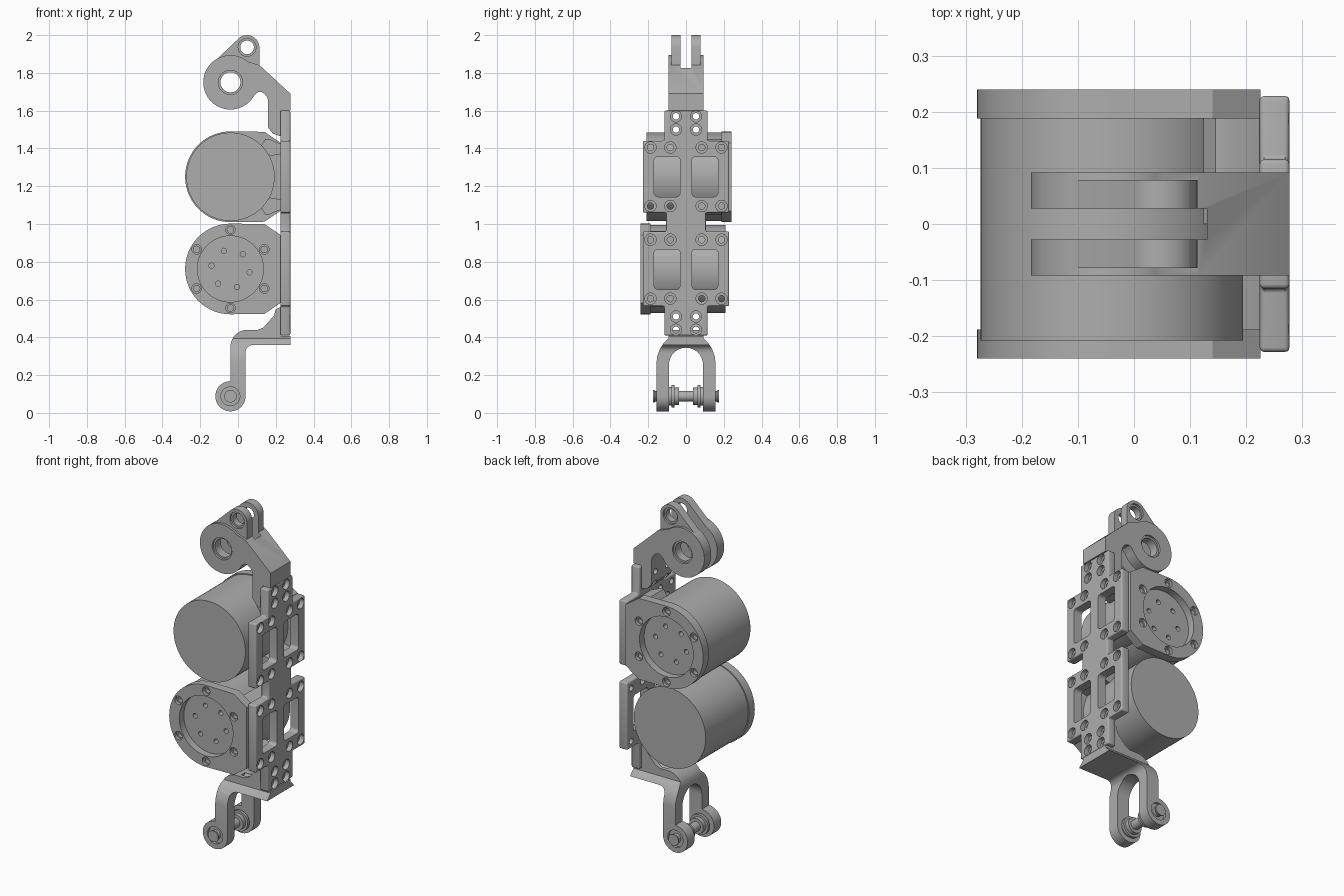
import bpy, bmesh
from math import sin, cos, radians

if "Cube" in bpy.data.objects:
    bpy.data.objects.remove(bpy.data.objects["Cube"])

metal = bpy.data.materials.new("grey metal")
metal.use_nodes = True
colour = (0.42, 0.42, 0.42, 1)
metal.diffuse_color = colour
metal.node_tree.nodes["Principled BSDF"].inputs["Base Color"].default_value = colour
parts = []


# Helpers: a profile point (a, b) lies across the axis, t runs along it
def place(axis, a, b, t):
    return (a, t, b) if axis == "y" else (t, a, b)


def finish(name, bm):
    bmesh.ops.recalc_face_normals(bm, faces=bm.faces[:])
    mesh = bpy.data.meshes.new(name)
    bm.to_mesh(mesh)
    bm.free()
    obj = bpy.data.objects.new(name, mesh)
    bpy.context.collection.objects.link(obj)
    parts.append(obj)
    return obj


def skin(bm, rings):
    for low, high in zip(rings, rings[1:]):
        for i in range(len(low)):
            j = (i + 1) % len(low)
            bm.faces.new((low[i], low[j], high[j], high[i]))
    bm.faces.new(rings[0][::-1])
    bm.faces.new(rings[-1])


def prism(name, axis, outlines, start, end):
    bm = bmesh.new()
    for outline in outlines:
        skin(bm, [[bm.verts.new(place(axis, a, b, t)) for a, b in outline]
                  for t in (start, end)])
    return finish(name, bm)


def lathe(name, axis, centres, profile, sides=32):
    bm = bmesh.new()
    for a, b in centres:
        skin(bm, [[bm.verts.new(place(axis, a + p, b + q, t))
                   for p, q in arc(0, 0, r, 0, 360, sides)[:-1]]
                  for r, t in profile])
    return finish(name, bm)


def arc(a, b, r, start, end, steps=12):
    angles = [radians(start + (end - start) * i / steps) for i in range(steps + 1)]
    return [(a + r * cos(w), b + r * sin(w)) for w in angles]


def rounded(a, b, width, height, r):
    w, h = width / 2 - r, height / 2 - r
    return [p for i, (u, v) in enumerate(((w, h), (-w, h), (-w, -h), (w, -h)))
            for p in arc(a + u, b + v, r, 90 * i, 90 * i + 90, 8)]


def mirrored(half):
    return half + [(-a, b) for a, b in reversed(half)]


def bake(obj):
    graph = bpy.context.evaluated_depsgraph_get()
    mesh = bpy.data.meshes.new_from_object(obj.evaluated_get(graph))
    obj.modifiers.clear()
    obj.data = mesh


def combine(obj, tool, operation="DIFFERENCE"):
    mod = obj.modifiers.new("combine", "BOOLEAN")
    mod.operation = operation
    mod.solver = "EXACT"
    mod.object = tool
    bake(obj)
    parts.remove(tool)
    bpy.data.objects.remove(tool)


# Back plate with stepped sides
plate = prism("back_plate", "x", [mirrored([
    (0.115, 0.41), (0.115, 0.565), (0.228, 0.565), (0.228, 0.96), (0.105, 0.96),
    (0.105, 1.06), (0.228, 1.06), (0.228, 1.44), (0.115, 1.44), (0.115, 1.6)])],
    0.224, 0.277)
bevel = plate.modifiers.new("bevel", "BEVEL")
bevel.width = 0.008
bevel.segments = 3
bake(plate)

# Windows and counterbored screw holes in the plate
windows = [rounded(side * 0.1, z, 0.138, 0.212, 0.02)
           for side in (-1, 1) for z in (0.76, 1.25)]
combine(plate, prism("window_cutter", "x", windows, 0.2, 0.3))
panel_holes = [(side * y, z) for side in (-1, 1) for y in (0.083, 0.188)
               for z in (0.605, 0.917, 1.095, 1.405)]
tail_holes = [(side * 0.053, z) for side in (-1, 1) for z in (0.44, 0.51, 1.5, 1.57)]
combine(plate, lathe("screw_cutter", "x", panel_holes + tail_holes,
                     [(0.017, 0.2), (0.017, 0.25), (0.03, 0.25), (0.03, 0.3)], 24))


# Motors: drum, flange with recess and screw holes, and mounting pads
def motor(label, z, side):
    x = -0.04
    hub = [(x, z)]
    drum = lathe(label + "_motor_drum", "y", hub,
                 [(0.234, side * -0.208), (0.234, side * 0.197)], 64)
    bolts = arc(x, z, 0.102, side * -50, side * -50 + 360, 6)[:-1]
    combine(drum, lathe("bolt_cutter", "y", bolts,
                        [(0.014, side * 0.16), (0.014, side * 0.22)], 16))

    corner = [(0.225, z - 0.18), (0.225, z + 0.18), (0.14, z + 0.238)]
    outline = arc(x, z, 0.24, 90, 270, 32) + [(0.14, z - 0.238)] + corner
    flange = prism(label + "_motor_flange", "y", [outline], side * 0.188, side * 0.24)
    combine(flange, lathe("recess_cutter", "y", hub,
                          [(0.175, side * 0.15), (0.175, side * 0.3)], 48))
    screws = arc(x, z, 0.207, 30, 390, 6)[:-1]
    combine(flange, lathe("flange_screw_cutter", "y", screws,
                          [(0.017, side * 0.2), (0.017, side * 0.222),
                           (0.025, side * 0.222), (0.025, side * 0.3)], 24))
    for name, up in (("_upper_pad", 1), ("_lower_pad", -1)):
        pad = [(0.12, 0.16), (0.145, 0.2), (0.165, 0.2), (0.224, 0.175),
               (0.224, 0.12), (0.17, 0.11)]
        prism(label + name, "y", [[(a, z + up * b) for a, b in pad]], 0, side * 0.19)


motor("upper", 1.25, 1)
motor("lower", 0.762, -1)

# Upper bracket: thick arm with a large eye, thinner link to a small eye
eye, tip = (-0.04, 1.75), (0.048, 1.935)
bracket = prism("upper_bracket", "y", [
    arc(*eye, 0.144, 50, 333, 40)
    + [(0.11, 1.7), (0.125, 1.698), (0.142, 1.688), (0.155, 1.67), (0.16, 1.65),
       (0.16, 1.51), (0.185, 1.478), (0.224, 1.465), (0.224, 1.602),
       (0.277, 1.602), (0.277, 1.69), (0.115, 1.84)]], -0.092, 0.092)
link = prism("link", "y", [arc(*tip, 0.065, 0, 132, 16) + arc(*eye, 0.138, 132, 300, 20)
                           + [(0.113, 1.8)]], -0.078, 0.078)
combine(bracket, link, "UNION")
combine(bracket, prism("slot_cutter", "y", [rounded(-0.08, 1.85, 0.42, 0.5, 0.02)],
                       -0.028, 0.028))
for centre, r, face in ((eye, 0.053, 0.092), (tip, 0.036, 0.078)):
    rim = r + 0.011
    half = [(rim, 0.2), (rim, face - 0.012), (r, face - 0.012)]
    combine(bracket, lathe("eye_cutter", "y", [centre],
                           half + [(a, -t) for a, t in reversed(half)], 40))
combine(bracket, lathe("upper_tail_cutter", "x", [p for p in tail_holes if p[1] > 1],
                       [(0.017, 0.1), (0.017, 0.35)], 24))

# Lower bracket: bent arm trimmed to a two-pronged fork
foot = (-0.04, 0.088)
fork = prism("lower_fork", "y", [
    arc(*foot, 0.08, 90, 360, 32) + arc(0.08, 0.32, 0.04, 180, 90, 8)
    + [(0.277, 0.36), (0.277, 0.408), (0.224, 0.408), (0.224, 0.56), (0.2, 0.548),
       (0.19, 0.515), (0.135, 0.452), (0.105, 0.44)]
    + arc(0.05, 0.35, 0.09, 90, 180, 10)], -0.2, 0.2)
prongs = mirrored([(0.09, -0.1), (0.156, -0.1), (0.156, 0.27), (0.152, 0.3),
                   (0.14, 0.335), (0.12, 0.367), (0.092, 0.395), (0.092, 0.7)])
prongs = prongs[:-1] + [(-0.09, -0.1)] + arc(0, 0.255, 0.09, 180, 0, 20)
combine(fork, prism("fork_trim", "x", [prongs], -0.3, 0.4), "INTERSECT")
combine(fork, lathe("lower_tail_cutter", "x", [p for p in tail_holes if p[1] < 1],
                    [(0.017, 0.07), (0.017, 0.35)], 24))
for side in (-1, 1):
    combine(fork, lathe("foot_cutter", "y", [foot],
                        [(0.05, side * 0.142), (0.05, side * 0.25)]))

# Axle with stepped collars between the prongs
half = [(0.033, 0.175), (0.033, 0.168), (0.027, 0.16), (0.027, 0.12), (0.05, 0.12),
        (0.05, 0.078), (0.06, 0.078), (0.06, 0.062), (0.046, 0.062),
        (0.046, 0.038), (0.028, 0.038)]
lathe("axle_pin", "y", [foot], half + [(r, -t) for r, t in reversed(half)])

# Colour and shading
bpy.ops.object.select_all(action="DESELECT")
for obj in parts:
    obj.data.materials.clear()
    obj.data.materials.append(metal)
    obj.select_set(True)
bpy.context.view_layer.objects.active = parts[0]
bpy.ops.object.shade_smooth_by_angle()
